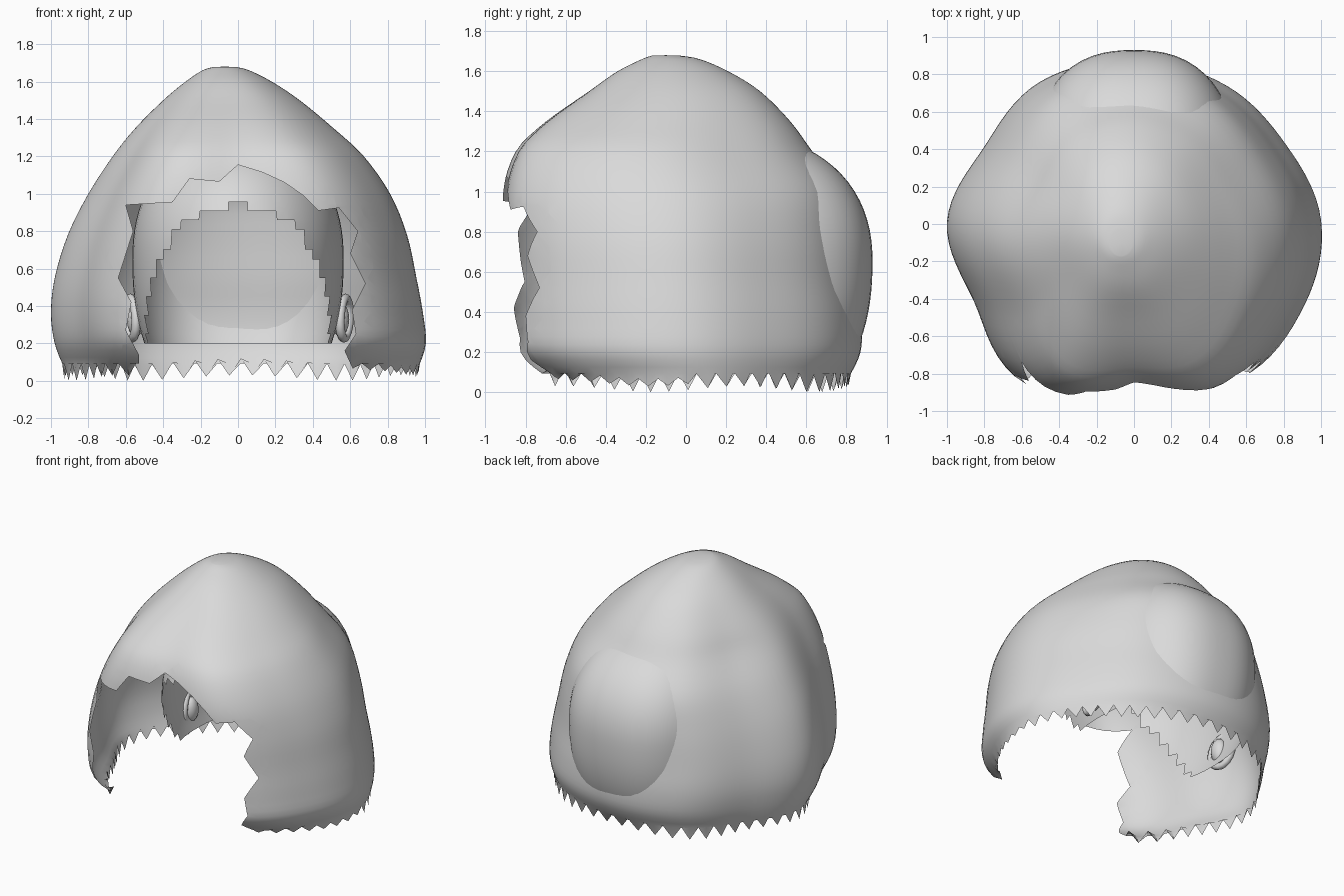
import bpy, bmesh, math
from mathutils import Vector

if "Cube" in bpy.data.objects:
    bpy.data.objects.remove(bpy.data.objects["Cube"])

grey = bpy.data.materials.new("light grey")
grey.diffuse_color = (0.7, 0.7, 0.7, 1)
grey.use_nodes = True
grey.node_tree.nodes["Principled BSDF"].inputs["Base Color"].default_value = grey.diffuse_color


def finish(name, bm):
    bmesh.ops.recalc_face_normals(bm, faces=bm.faces)
    mesh = bpy.data.meshes.new(name)
    bm.to_mesh(mesh)
    bm.free()
    mesh.materials.append(grey)
    obj = bpy.data.objects.new(name, mesh)
    bpy.context.collection.objects.link(obj)
    bpy.ops.object.select_all(action='DESELECT')
    bpy.context.view_layer.objects.active = obj
    obj.select_set(True)
    bpy.ops.object.shade_smooth_by_angle(angle=math.radians(50))
    return obj


def loft(rings, apex):
    """Skin a stack of closed rings and close it at the top."""
    bm = bmesh.new()
    rows = [[bm.verts.new(p) for p in ring] for ring in rings]
    n = len(rows[0])
    for low, high in zip(rows, rows[1:]):
        for i in range(n):
            j = (i + 1) % n
            bm.faces.new((low[i], low[j], high[j], high[i]))
    tip = bm.verts.new(apex)
    for i in range(n):
        bm.faces.new((rows[-1][i], rows[-1][(i + 1) % n], tip))
    return bm


def spline(a, b, c, d, t):
    return b + 0.5 * t * (c - a + t * (2*a - 5*b + 4*c - d + t * (3*(b - c) + d - a)))


# Hair shell: height, then reach to the left, right, front and back
PROFILE = [(.07, .93, .96, .69, .81), (.2, .98, 1.0, .83, .87), (.36, 1.0, .985, .855, .875),
           (.55, .98, .95, .86, .85), (.78, .91, .90, .87, .825), (1.0, .80, .81, .87, .78),
           (1.2, .67, .67, .81, .63), (1.35, .55, .51, .68, .52), (1.5, .40, .33, .48, .37),
           (1.6, .28, .18, .34, .21), (1.66, .19, .06, .22, .07), (1.678, .13, -.01, .17, -.03)]
# Swell and dent of the outline every 30 degrees from the right side
LOBES = [1, .94, .975, 1, 1.0, .925, 1, .985, 1.15, 1.02, 1.125, 1.05]
SEG, STEP = 96, 4


def lobe(a):
    f = a / (math.pi / 6)
    i = int(f)
    return spline(*(LOBES[(i + k) % 12] for k in (-1, 0, 1, 2)), f - i)


levels = []
last = len(PROFILE) - 1
for i in range(last):
    four = [PROFILE[min(max(i + k, 0), last)] for k in (-1, 0, 1, 2)]
    for s in range(STEP):
        levels.append([spline(*v, s / STEP) for v in zip(*four)])
levels.append(PROFILE[-1])

rings = []
for row, (z, left, right, front, back) in enumerate(levels):
    ring = []
    for k in range(SEG):
        a = 2 * math.pi * k / SEG
        m = 1 + (lobe(a) - 1) * min(1, max(0, (1.68 - z) / 0.45))
        # Jagged hem on the lowest ring, calmer at the front right
        jag = 0
        if row == 0:
            calm = .4 if math.cos(a) > .1 and math.sin(a) < 0 else 1
            jag = (-.05 if k % 2 else .04) * calm + .015 * math.sin(5 * a) - .005
        ring.append(((right - left) / 2 + (left + right) / 2 * m * math.cos(a),
                     (back - front) / 2 + (front + back) / 2 * m * math.sin(a), z + jag))
    rings.append(ring)
hair = loft(rings, (-.07, -.10, 1.68))

# Ragged face opening, as an outline seen from the front
OPENING = [(-.52, -.2), (-.53, .14), (-.60, .27), (-.57, .42), (-.64, .55), (-.56, .80),
           (-.60, .94), (-.35, .955), (-.26, 1.08), (-.10, 1.065), (0, 1.155), (.13, 1.115),
           (.25, 1.06), (.35, .99), (.43, .91), (.54, .925), (.64, .80), (.60, .68),
           (.68, .52), (.61, .38), (.63, .25), (.57, .16), (.62, .05), (.62, -.2)]
EDGES = list(zip(OPENING, OPENING[1:] + OPENING[:1]))


def inside(x, z):
    hit = False
    for (x0, z0), (x1, z1) in EDGES:
        if (z0 > z) != (z1 > z) and x < x0 + (z - z0) * (x1 - x0) / (z1 - z0):
            hit = not hit
    return hit


for (x0, z0), (x1, z1) in EDGES[:-1]:
    near = []
    for f in hair.faces:
        c = f.calc_center_median()
        if (c.y < -.3 and min(x0, x1) - .1 < c.x < max(x0, x1) + .1
                and min(z0, z1) - .1 < c.z < max(z0, z1) + .1):
            near.append(f)
    geom = set(near)
    for f in near:
        geom.update(f.edges)
        geom.update(f.verts)
    bmesh.ops.bisect_plane(hair, geom=list(geom), plane_co=(x0, 0, z0),
                           plane_no=Vector((z1 - z0, 0, x0 - x1)).normalized())
gone = []
for f in hair.faces:
    c = f.calc_center_median()
    if c.y < -.3 and inside(c.x, c.z):
        gone.append(f)
bmesh.ops.delete(hair, geom=gone, context='FACES')
finish("hair_shell", hair)

# Inner head: rounded shell that swells out through the back of the hair
rings = []
HEAD_Z, TOP, ROWS = 0.65, .645, 28
for r in range(ROWS):
    z = 0.2 + 0.05 * r if r < 10 else HEAD_Z + TOP * math.sin(math.pi / 2 * (r - 9) / (ROWS - 9))
    d = (z - HEAD_Z) / (TOP if z > HEAD_Z else .85)
    s = (1 - abs(d) ** 2.25) ** (1 / 2.25)
    ring = []
    for k in range(64):
        a = 2 * math.pi * k / 64
        c, q = math.cos(a), math.sin(a)
        e = 2.45 if q > 0 else 2
        p = (abs(c) ** e + abs(q) ** e) ** (-1 / e)
        ring.append((.565 * s * p * c, .2 + .73 * s * p * q, z))
    rings.append(ring)
head = loft(rings, (0, .2, HEAD_Z + TOP))
# Stepped edge where the face is left out
gone = []
for f in head.faces:
    c = f.calc_center_median()
    if c.y < -.64 * (c.z - .2):
        gone.append(f)
bmesh.ops.delete(head, geom=gone, context='FACES')
finish("head_shell", head)

# Ears: a curled rim around a small inner lobe
for side, name in ((-1, "left_ear"), (1, "right_ear")):
    ear = bmesh.new()
    rim = []
    for i in range(18):
        a = 2 * math.pi * i / 18
        mid = Vector((side * (.57 + .025 * math.cos(a)), .23 + .08 * math.cos(a),
                      .335 + .105 * math.sin(a) + .02 * math.cos(a)))
        out = Vector((0, math.cos(a), math.sin(a)))
        rim.append([ear.verts.new(mid + .025 * (out * math.cos(b) + Vector((math.sin(b), 0, 0))))
                    for b in (2 * math.pi * j / 8 for j in range(8))])
    for i in range(18):
        for j in range(8):
            n, m = (i + 1) % 18, (j + 1) % 8
            ear.faces.new((rim[i][j], rim[n][j], rim[n][m], rim[i][m]))
    core = bmesh.ops.create_uvsphere(ear, u_segments=12, v_segments=8, radius=1)["verts"]
    bmesh.ops.scale(ear, vec=(.05, .06, .09), verts=core)
    bmesh.ops.translate(ear, vec=(side * .545, .23, .33), verts=core)
    finish(name, ear)
